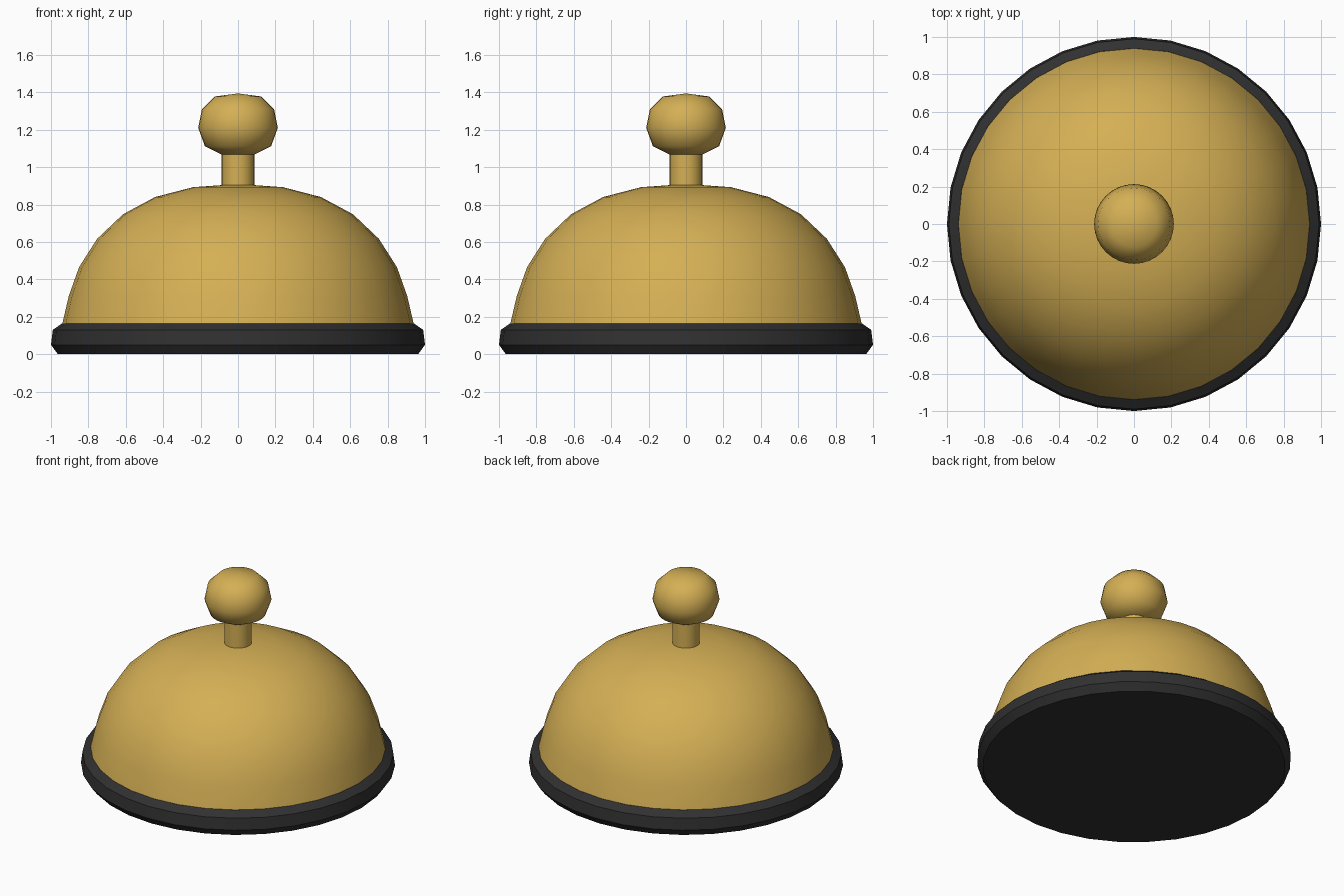
import bpy, bmesh, math

if "Cube" in bpy.data.objects:
    bpy.data.objects.remove(bpy.data.objects["Cube"])

SEGMENTS = 32


def material(name, color):
    m = bpy.data.materials.new(name)
    m.diffuse_color = color
    return m


def lathe(name, profile, mat, angle):
    """Spin an (r, z) profile around z; r = 0 makes a pole."""
    bm = bmesh.new()
    rings = []
    for r, z in profile:
        if r == 0:
            rings.append([bm.verts.new((0, 0, z))] * SEGMENTS)
        else:
            rings.append([bm.verts.new((r * math.cos(math.tau * i / SEGMENTS),
                                        r * math.sin(math.tau * i / SEGMENTS), z))
                          for i in range(SEGMENTS)])
    for low, high in zip(rings, rings[1:]):
        for i in range(SEGMENTS):
            j = (i + 1) % SEGMENTS
            corners = list(dict.fromkeys((low[i], low[j], high[j], high[i])))
            bm.faces.new(corners)
    # close open ends
    for ring, flip in ((rings[0], True), (rings[-1], False)):
        if ring[0] is not ring[1]:
            bm.faces.new(ring[::-1] if flip else ring)
    mesh = bpy.data.meshes.new(name)
    bm.to_mesh(mesh)
    bm.free()
    mesh.materials.append(mat)
    obj = bpy.data.objects.new(name, mesh)
    bpy.context.collection.objects.link(obj)
    bpy.ops.object.select_all(action='DESELECT')
    obj.select_set(True)
    bpy.context.view_layer.objects.active = obj
    bpy.ops.object.shade_smooth_by_angle(angle=math.radians(angle))
    return obj


brass = material("brass", (0.68, 0.44, 0.085, 1))
rubber = material("black", (0.03, 0.03, 0.03, 1))
brass.diffuse_color = (0.66, 0.43, 0.09, 1)

# Dark base ring with a closed underside
lathe("base", [(0.963, 0), (1.0, 0.05), (0.99, 0.13), (0.94, 0.165)], rubber, 25)

# Bell dome
lathe("dome", [(0.94, 0.16), (0.905, 0.31), (0.85, 0.465), (0.753, 0.617),
               (0.615, 0.748), (0.444, 0.84), (0.24, 0.893), (0, 0.91)], brass, 50)

# Plunger stem
lathe("stem", [(0.087, 0.895), (0.087, 1.075)], brass, 30)

# Push knob
lathe("knob", [(0.085, 1.066), (0.177, 1.112), (0.213, 1.21), (0.193, 1.31),
               (0.123, 1.378), (0, 1.394)], brass, 60)

for m in bpy.data.materials:
    if m.users and not m.is_grease_pencil:
        m.use_nodes = True
        m.node_tree.nodes["Principled BSDF"].inputs["Base Color"].default_value = m.diffuse_color
